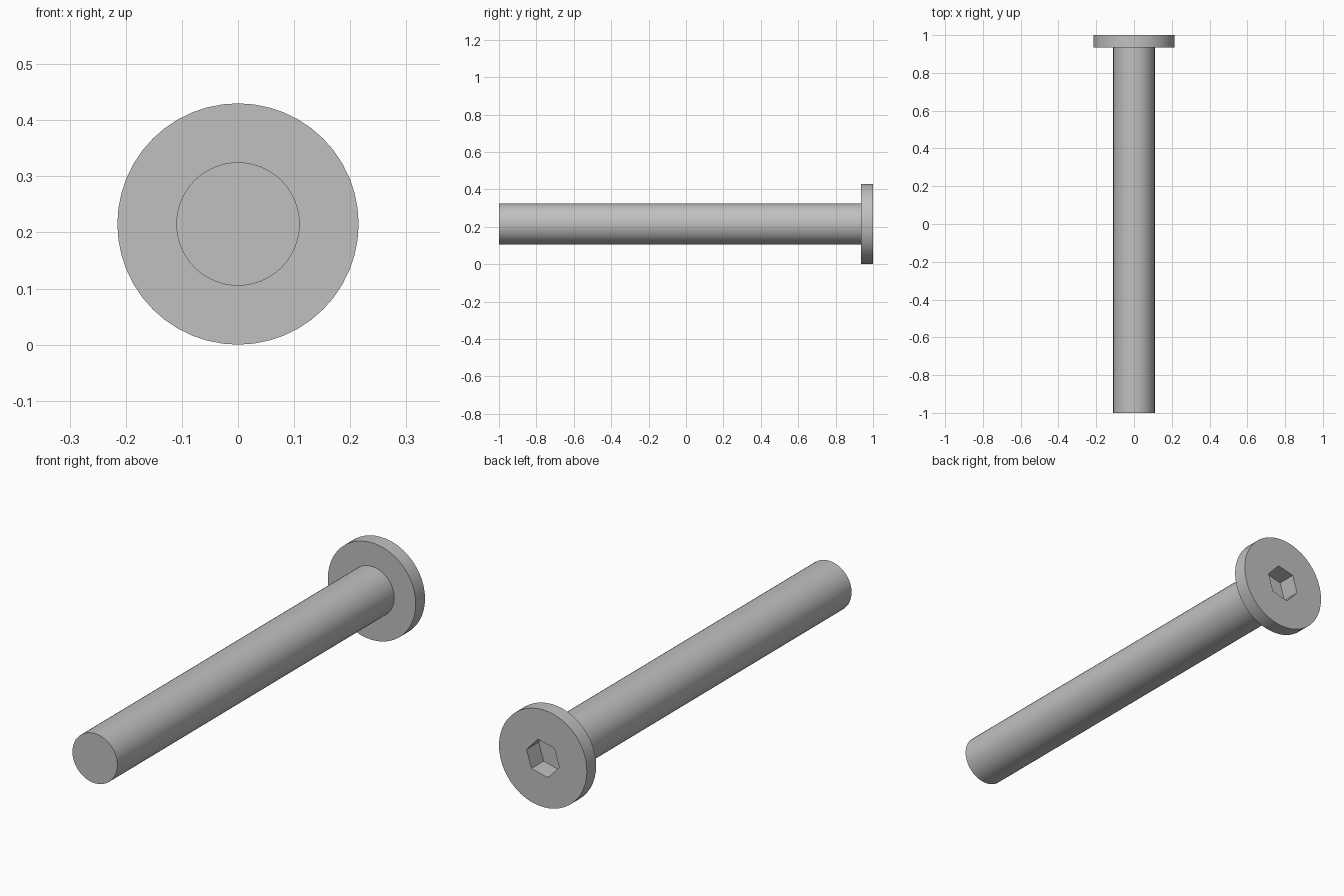
import bpy
import bmesh
from math import cos, sin, pi, radians

CENTRE_Z = 0.215

cube = bpy.data.objects.get("Cube")
if cube:
    bpy.data.objects.remove(cube, do_unlink=True)

# Plain grey metal
metal = bpy.data.materials.new("grey metal")
metal.use_nodes = True
grey = (0.53, 0.53, 0.53, 1)
metal.diffuse_color = grey
metal.node_tree.nodes["Principled BSDF"].inputs["Base Color"].default_value = grey


def turned(name, profile, sides, phase=0.0):
    """Closed solid turned about the y axis from (radius, y) pairs."""
    bm = bmesh.new()
    rings = []
    for radius, y in profile:
        angles = [phase + 2 * pi * i / sides for i in range(sides)]
        rings.append([bm.verts.new((radius * cos(a), y, CENTRE_Z + radius * sin(a)))
                      for a in angles])
    for low, high in zip(rings, rings[1:]):
        for i in range(sides):
            j = (i + 1) % sides
            bm.faces.new((low[i], low[j], high[j], high[i]))
    bm.faces.new(rings[0])
    bm.faces.new(rings[-1])
    bmesh.ops.recalc_face_normals(bm, faces=bm.faces[:])
    mesh = bpy.data.meshes.new(name)
    bm.to_mesh(mesh)
    bm.free()
    mesh.materials.append(metal)
    obj = bpy.data.objects.new(name, mesh)
    bpy.context.collection.objects.link(obj)
    return obj


# Plain shaft with a flat disc head at the back
bolt = turned("bolt", [(0.11, -1), (0.11, 0.935), (0.215, 0.935), (0.215, 1)], 48)

# Hexagonal socket sunk into the head
cutter = turned("socket_cutter", [(0.082, 0.915), (0.082, 1.1)], 6, radians(13))
cutter.hide_render = True
cut = bolt.modifiers.new("socket", "BOOLEAN")
cut.operation = "DIFFERENCE"
cut.solver = "EXACT"
cut.object = cutter

bpy.ops.object.select_all(action="DESELECT")
bpy.context.view_layer.objects.active = bolt
bolt.select_set(True)
bpy.ops.object.modifier_apply(modifier=cut.name)
bpy.data.objects.remove(cutter, do_unlink=True)
bpy.ops.object.shade_smooth_by_angle(angle=radians(30))
